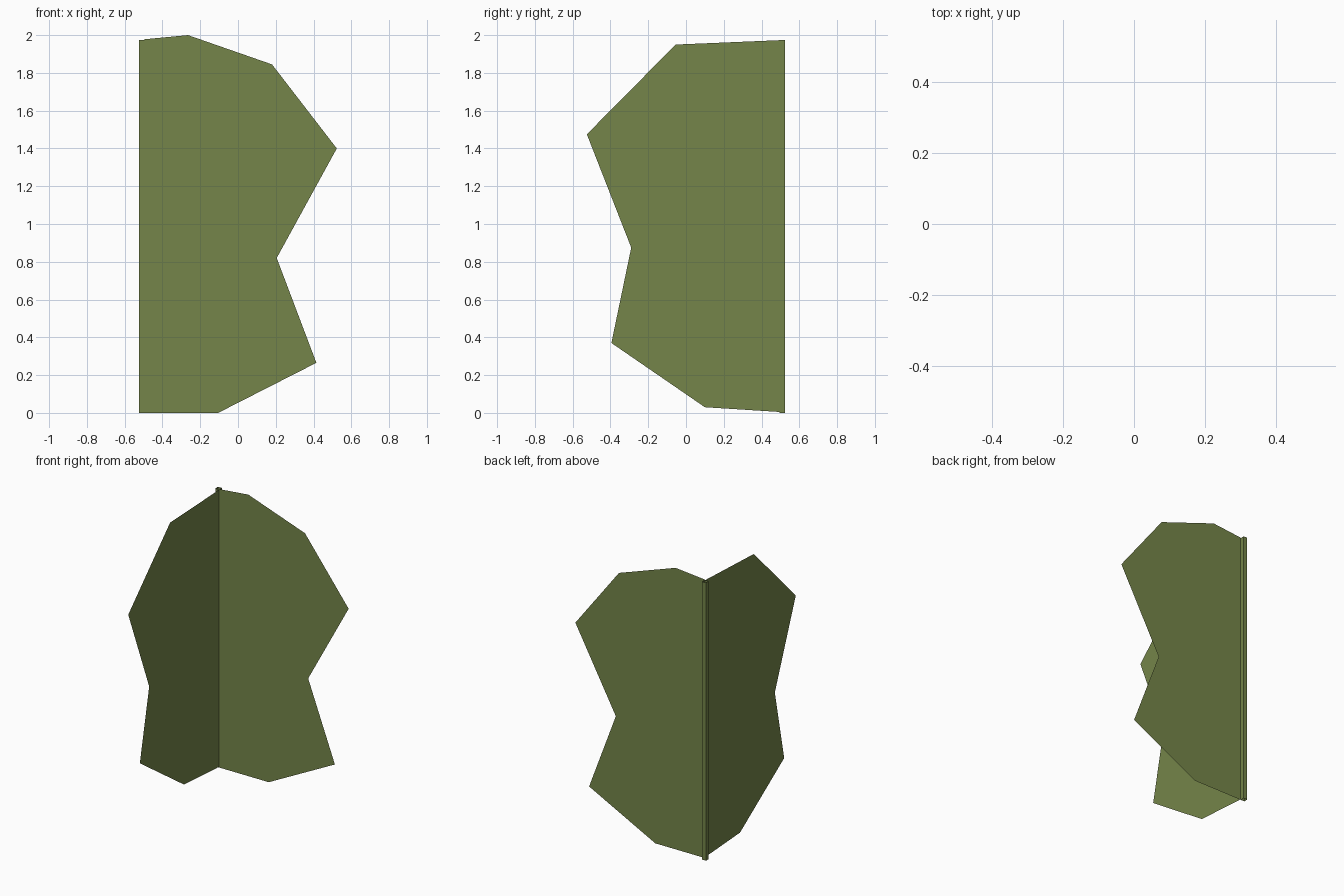
import bpy

if "Cube" in bpy.data.objects:
    bpy.data.objects.remove(bpy.data.objects["Cube"])

olive = bpy.data.materials.new("olive")
olive.diffuse_color = (0.178, 0.235, 0.068, 1)
olive.use_nodes = True
olive.node_tree.nodes["Principled BSDF"].inputs["Base Color"].default_value = olive.diffuse_color


def make_mesh(name, verts, faces):
    mesh = bpy.data.meshes.new(name)
    mesh.from_pydata(verts, [], faces)
    mesh.materials.append(olive)
    obj = bpy.data.objects.new(name, mesh)
    bpy.context.collection.objects.link(obj)
    return obj


OUTER = 0.525           # outer corner of the hinge post
INNER = OUTER - 0.03    # inner corner, where the panels meet
TOP = 1.975

# Back panel: flat outline in the xz plane
back = [(-INNER, 0), (-0.105, 0), (0.415, 0.265), (0.205, 0.82), (0.523, 1.4),
        (0.18, 1.845), (-0.265, 2.0), (-INNER, TOP + 0.003)]
make_mesh("back_panel", [(x, INNER, z) for x, z in back], [range(len(back))])

# Side panel: flat outline in the yz plane
side = [(INNER, 0.005), (0.1, 0.03), (-0.395, 0.37), (-0.29, 0.875),
        (-0.525, 1.475), (-0.055, 1.95), (INNER, TOP - 0.002)]
make_mesh("side_panel", [(-INNER, y, z) for y, z in side],
          [range(len(side))[::-1]])

# Hinge post: thin square tube, open at both ends
corners = [(-OUTER, INNER), (-INNER, INNER), (-INNER, OUTER), (-OUTER, OUTER)]
verts = [(x, y, z) for z in (0, TOP) for x, y in corners]
make_mesh("hinge_post", verts,
          [(i, (i + 1) % 4, (i + 1) % 4 + 4, i + 4) for i in range(4)])
